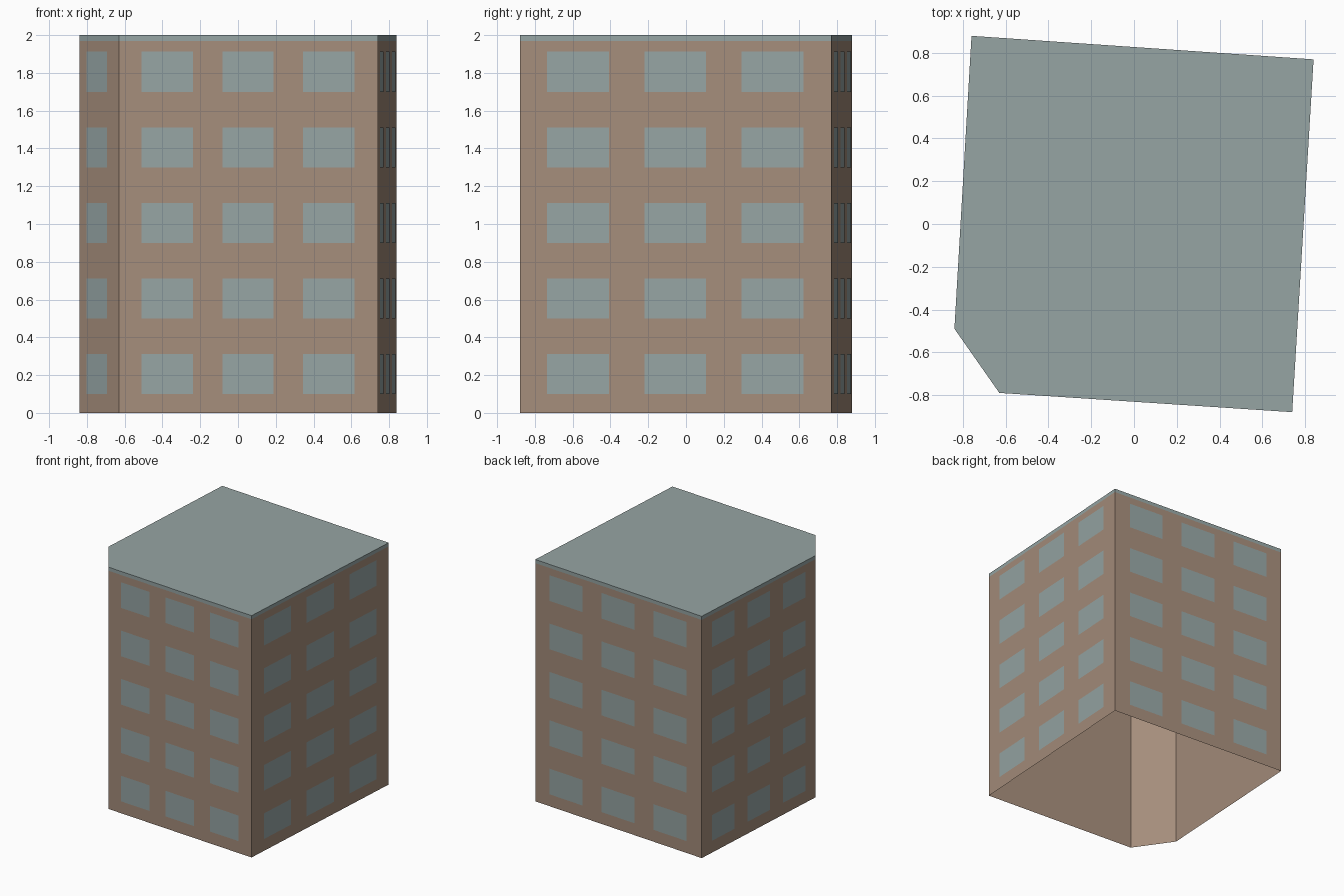
import bpy
import bmesh
from mathutils import Vector

cube = bpy.data.objects.get("Cube")
if cube:
    bpy.data.objects.remove(cube, do_unlink=True)


def srgb(*rgb):
    return tuple((c / 255 / 12.92) if c < 11 else ((c / 255 + 0.055) / 1.055) ** 2.4
                 for c in rgb) + (1.0,)


def material(name, color):
    mat = bpy.data.materials.new(name)
    mat.use_nodes = True
    mat.diffuse_color = color
    mat.node_tree.nodes["Principled BSDF"].inputs["Base Color"].default_value = color
    return mat


brick = material("tan brick", srgb(165, 141, 123))
glass = material("grey teal", srgb(150, 165, 164))

# Building footprint, counter-clockwise, with one cut corner at the front
FOOTPRINT = [Vector(p) for p in
             ((-0.84, -0.49), (-0.63, -0.79), (0.74, -0.88), (0.84, 0.77), (-0.76, 0.88))]
EAVES, TOP = 1.97, 2.0
FLOORS, FLOOR_STEP, SILL, WINDOW_HEIGHT = 5, 0.40, 0.10, 0.212
THREE_BAYS = [(0.088, 0.286), (0.40, 0.598), (0.712, 0.91)]
ONE_BAY = [(0.19, 0.71)]


def finish(name, bm, mat):
    mesh = bpy.data.meshes.new(name)
    bm.to_mesh(mesh)
    bm.free()
    mesh.materials.append(mat)
    obj = bpy.data.objects.new(name, mesh)
    bpy.context.collection.objects.link(obj)
    return obj


def edges_of(points):
    return zip(points, points[1:] + points[:1])


def quad(bm, a, b, low, high):
    bm.faces.new([bm.verts.new((p.x, p.y, z))
                  for p, z in ((a, low), (b, low), (b, high), (a, high))])


def wall_ring(bm, low, high):
    for a, b in edges_of(FOOTPRINT):
        quad(bm, a, b, low, high)
    bmesh.ops.remove_doubles(bm, verts=bm.verts[:], dist=0.0001)


# Walls: a thin shell open underneath
bm = bmesh.new()
wall_ring(bm, 0, EAVES)
finish("walls", bm, brick)

# Roof: flat top with a shallow fascia
bm = bmesh.new()
bm.faces.new([bm.verts.new((p.x, p.y, TOP)) for p in FOOTPRINT])
wall_ring(bm, EAVES, TOP)
finish("roof", bm, glass)

# Windows: thin panes just proud of each wall
names = ("corner", "front", "left", "back", "right")
for name, (a, b) in zip(names, edges_of(FOOTPRINT)):
    bm = bmesh.new()
    along = b - a
    out = Vector((along.y, -along.x)).normalized() * 0.003
    for start, end in ONE_BAY if name == "corner" else THREE_BAYS:
        for floor in range(FLOORS):
            low = SILL + floor * FLOOR_STEP
            quad(bm, a + along * start + out, a + along * end + out,
                 low, low + WINDOW_HEIGHT)
    finish(name + "_windows", bm, glass)
